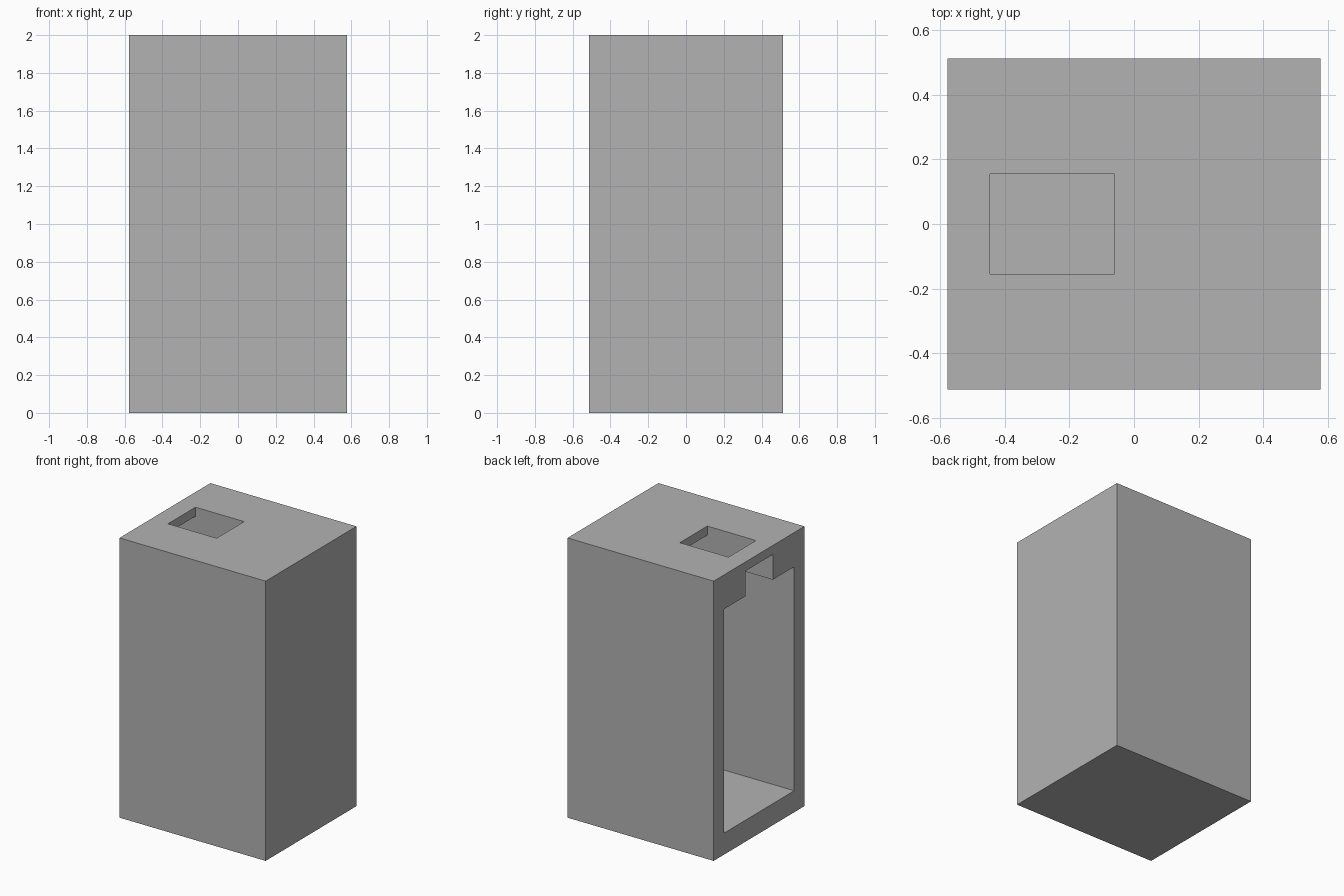
import bpy, bmesh
from mathutils import Vector

default = bpy.data.objects.get("Cube")
if default:
    bpy.data.objects.remove(default, do_unlink=True)

# Overall size and wall measures
HX, HY, TOP = 0.578, 0.513, 2.0
WALL, FLOOR, CEILING = 0.116, 0.154, 1.755
SLOT_HALF, SLOT_TOP = 0.155, 1.935

grey = bpy.data.materials.new("plain grey")
grey.use_nodes = True
colour = (0.448, 0.448, 0.448, 1)
grey.diffuse_color = colour
grey.node_tree.nodes["Principled BSDF"].inputs["Base Color"].default_value = colour


def prism(name, profile, x0, x1):
    """Extrude a (y, z) profile along x."""
    bm = bmesh.new()
    face = bm.faces.new([bm.verts.new((x0, y, z)) for y, z in profile])
    result = bmesh.ops.extrude_face_region(bm, geom=[face])
    moved = [v for v in result["geom"] if isinstance(v, bmesh.types.BMVert)]
    bmesh.ops.translate(bm, verts=moved, vec=Vector((x1 - x0, 0, 0)))
    bmesh.ops.recalc_face_normals(bm, faces=bm.faces)
    mesh = bpy.data.meshes.new(name)
    bm.to_mesh(mesh)
    bm.free()
    mesh.materials.append(grey)
    obj = bpy.data.objects.new(name, mesh)
    bpy.context.collection.objects.link(obj)
    return obj


def rectangle(half, low, high):
    return [(-half, low), (half, low), (half, high), (-half, high)]


def cut(target, cutter):
    """Subtract the cutter, then remove it."""
    cutter.hide_render = True
    mod = target.modifiers.new("cut", "BOOLEAN")
    mod.operation = "DIFFERENCE"
    mod.solver = "EXACT"
    mod.object = cutter
    bpy.context.view_layer.objects.active = target
    bpy.ops.object.modifier_apply(modifier=mod.name)
    bpy.data.objects.remove(cutter, do_unlink=True)


# Solid outer block
housing = prism("housing", rectangle(HY, 0, TOP), -HX, HX)

# Cavity with a narrower slot above it, open at one side
inner = HY - WALL
half = [(inner, FLOOR), (inner, CEILING), (SLOT_HALF, CEILING), (SLOT_HALF, SLOT_TOP)]
profile = half + [(-y, z) for y, z in reversed(half)]
cut(housing, prism("cavity_cutter", profile, -HX - 0.1, HX - WALL))

# Rectangular window through the top into the slot
cut(housing, prism("window_cutter", rectangle(SLOT_HALF, 1.85, TOP + 0.1), -0.445, -0.06))
